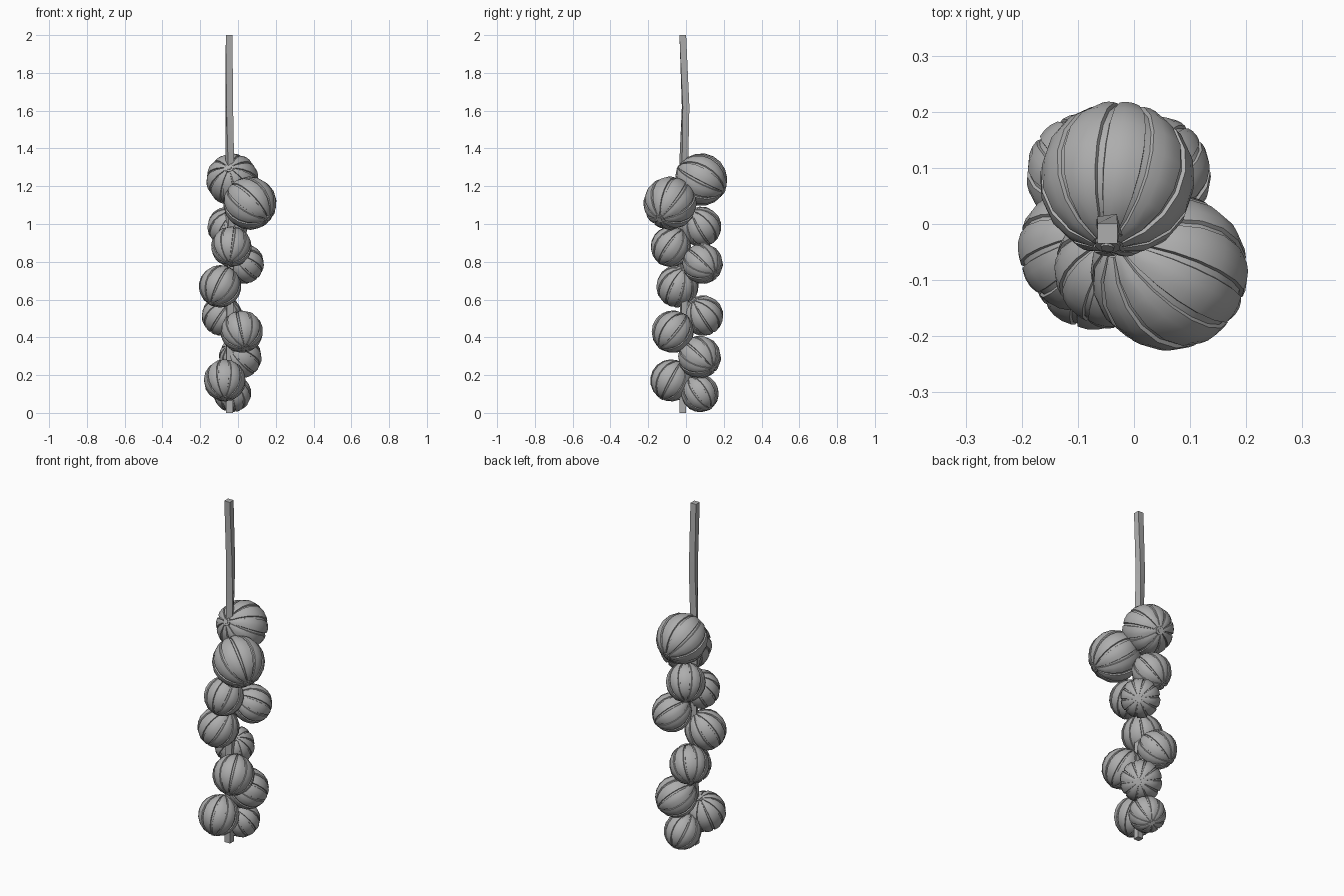
import bpy, bmesh, math
from mathutils import Vector, Matrix

cube = bpy.data.objects.get("Cube")
if cube:
    bpy.data.objects.remove(cube, do_unlink=True)

grey = bpy.data.materials.new("plain_grey")
grey.use_nodes = True
GREY = (0.42, 0.42, 0.42, 1)
grey.diffuse_color = GREY
grey.node_tree.nodes["Principled BSDF"].inputs["Base Color"].default_value = GREY


def finish(bm, name, smooth_angle):
    bmesh.ops.recalc_face_normals(bm, faces=bm.faces)
    mesh = bpy.data.meshes.new(name)
    bm.to_mesh(mesh)
    bm.free()
    mesh.materials.append(grey)
    obj = bpy.data.objects.new(name, mesh)
    bpy.context.collection.objects.link(obj)
    bpy.ops.object.select_all(action='DESELECT')
    bpy.context.view_layer.objects.active = obj
    obj.select_set(True)
    bpy.ops.object.shade_smooth_by_angle(angle=math.radians(smooth_angle))
    return obj


def skin(bm, rings):
    """Join closed rings of vertices and cap both ends."""
    for low, high in zip(rings, rings[1:]):
        n = len(low)
        for i in range(n):
            j = (i + 1) % n
            bm.faces.new((low[i], low[j], high[j], high[i]))
    bm.faces.new(rings[0])
    bm.faces.new(rings[-1])


def make_bulb_mesh(lobes=10, bands=8):
    """Unit bulb: broad lobes separated by narrow sunken strips, nubs at the poles."""
    bm = bmesh.new()
    step = math.tau / lobes
    # (share of one lobe step, radius factor)
    section = ((0.0, 0.95), (0.14, 0.95), (0.17, 1.0), (0.43, 1.015), (0.71, 1.015), (0.97, 1.0))
    rings = []
    for b in range(bands + 1):
        lat = math.radians(12) + math.radians(156) * b / bands
        ring = []
        for k in range(lobes):
            for share, factor in section:
                a = (k + share) * step
                r = math.sin(lat) * factor
                ring.append(bm.verts.new((r * math.cos(a), r * math.sin(a), math.cos(lat) * factor)))
        rings.append(ring)
    skin(bm, rings)
    # raised collar and core at each pole
    for radius, height in ((0.17, 1.0), (0.09, 1.03)):
        bmesh.ops.create_cone(bm, cap_ends=True, segments=10, radius1=radius,
                              radius2=radius, depth=2 * height)
    return finish(bm, "bulb_01", 35)


# Bulbs from top to bottom: centre, radius, direction of the outer pole
BULBS = [
    ((-0.03, 0.08, 1.235), 0.137, (0.12, 0.85, -0.45)),
    ((0.063, -0.085, 1.11), 0.139, (0.7, -0.38, -0.6)),
    ((-0.055, 0.08, 0.985), 0.106, (-0.35, 0.5, -0.8)),
    ((-0.035, -0.08, 0.88), 0.106, (-0.1, -0.55, -0.8)),
    ((0.03, 0.088, 0.79), 0.106, (0.6, 0.6, -0.5)),
    ((-0.095, -0.045, 0.67), 0.111, (-0.45, -0.3, -0.85)),
    ((-0.085, 0.09, 0.515), 0.106, (-0.45, 0.5, -0.75)),
    ((0.02, -0.07, 0.43), 0.111, (0.15, -0.6, -0.75)),
    ((0.012, 0.072, 0.295), 0.112, (0.58, 0.6, -0.5)),
    ((-0.07, -0.078, 0.172), 0.110, (0.0, -0.45, -0.85)),
    ((-0.03, 0.074, 0.104), 0.099, (0.15, 0.55, -0.8)),
]

first = make_bulb_mesh()
for i, (centre, radius, pole) in enumerate(BULBS):
    bulb = first if i == 0 else first.copy()
    if i:
        bulb.name = f"bulb_{i + 1:02d}"
        bpy.context.collection.objects.link(bulb)
    turn = Vector(pole).to_track_quat('Z', 'Y').to_matrix().to_4x4()
    bulb.matrix_world = Matrix.Translation(centre) @ turn @ Matrix.Scale(radius, 4)

# Square cord, slightly bent and twisted: x, y, z, twist in degrees
CORD = [
    (-0.045, -0.017, 0.0, 0), (-0.045, -0.01, 0.5, 10), (-0.045, -0.01, 1.0, 30),
    (-0.044, -0.012, 1.32, 25), (-0.046, -0.002, 1.62, 8), (-0.047, -0.017, 2.0, 0),
]
bm = bmesh.new()
rings = []
for x, y, z, twist in CORD:
    ring = []
    for q in range(4):
        a = math.radians(45 + 90 * q + twist)
        ring.append(bm.verts.new((x + 0.025 * math.cos(a), y + 0.025 * math.sin(a), z)))
    rings.append(ring)
skin(bm, rings)
finish(bm, "hanging_cord", 25)
